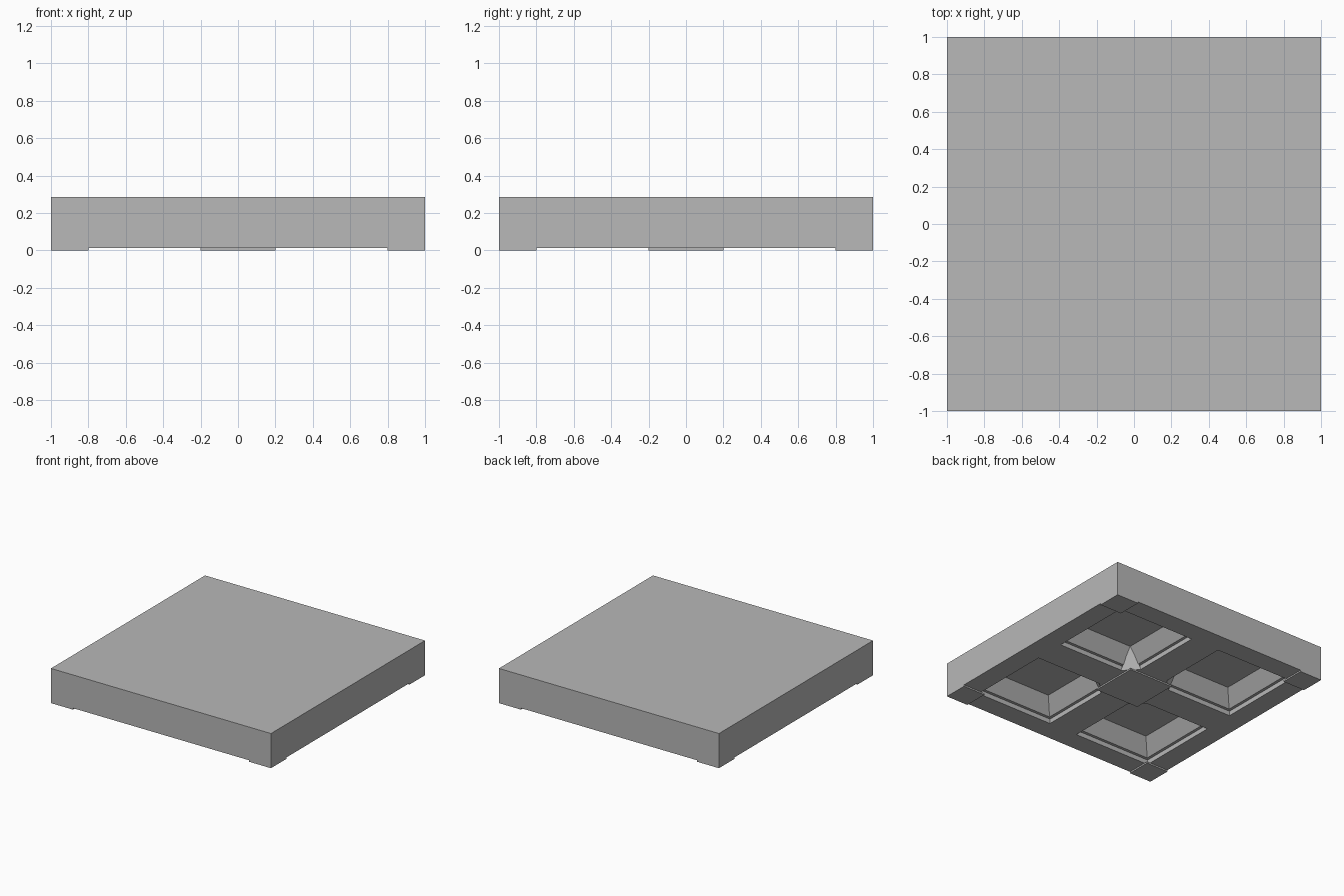
import bpy, bmesh
from mathutils import Vector

cube = bpy.data.objects.get("Cube")
if cube:
    bpy.data.objects.remove(cube, do_unlink=True)

grey = bpy.data.materials.new("concrete grey")
grey.use_nodes = True
colour = (0.48, 0.48, 0.48, 1)
grey.diffuse_color = colour
grey.node_tree.nodes["Principled BSDF"].inputs["Base Color"].default_value = colour

UNDERSIDE, LEDGE, CEILING, TOP = 0.012, 0.05, 0.175, 0.285
INNER, OUTER = 0.13, 0.83
QUADRANTS = [(sx, sy) for sx in (-1, 1) for sy in (-1, 1)]


def finish(name, bm):
    bmesh.ops.recalc_face_normals(bm, faces=bm.faces[:])
    mesh = bpy.data.meshes.new(name)
    bm.to_mesh(mesh)
    bm.free()
    mesh.materials.append(grey)
    obj = bpy.data.objects.new(name, mesh)
    bpy.context.collection.objects.link(obj)
    return obj


def box(name, low, high):
    low, high = Vector(low), Vector(high)
    bm = bmesh.new()
    bmesh.ops.create_cube(bm, size=1)
    for v in bm.verts:
        v.co = (low + high) / 2 + v.co * (high - low)
    return finish(name, bm)


def raise_faces(bm, faces, height, scale=1):
    """Extrude each face upward on its own and taper it about its centre."""
    raised = bmesh.ops.extrude_discrete_faces(bm, faces=faces)["faces"]
    for face in raised:
        centre = face.calc_center_median()
        for v in face.verts:
            v.co = centre + (v.co - centre) * scale + Vector((0, 0, height))
    return raised


# Slab: gridded underside with four coffers, plus sides and top
bm = bmesh.new()
lines = (-1, -OUTER, -INNER, INNER, OUTER, 1)
verts = [[bm.verts.new((x, y, UNDERSIDE)) for y in lines] for x in lines]
coffers = []
for i in range(5):
    for j in range(5):
        face = bm.faces.new((verts[i][j], verts[i][j + 1],
                             verts[i + 1][j + 1], verts[i + 1][j]))
        if i in (1, 3) and j in (1, 3):
            coffers.append(face)
rim = [e for e in bm.edges if e.is_boundary]
coffers = raise_faces(bm, coffers, LEDGE - UNDERSIDE)
bmesh.ops.inset_individual(bm, faces=coffers, thickness=0.033)
raise_faces(bm, coffers, CEILING - LEDGE, 0.76)
sides = bmesh.ops.extrude_edge_only(bm, edges=rim)["geom"]
for v in sides:
    if isinstance(v, bmesh.types.BMVert):
        v.co.z = TOP
top_edges = [e for e in sides if isinstance(e, bmesh.types.BMEdge)
             and all(v.co.z == e.verts[0].co.z for v in e.verts) and e.is_boundary]
bmesh.ops.contextual_create(bm, geom=top_edges)
bmesh.ops.dissolve_limit(bm, angle_limit=0.01, verts=bm.verts[:], edges=bm.edges[:])
finish("coffered_slab", bm)

# Centre pad and corner feet
box("centre_pad", (-0.2, -0.2, 0), (0.2, 0.2, UNDERSIDE))
for sx, sy in QUADRANTS:
    box("corner_foot", (min(sx, sx * 0.8), min(sy, sy * 0.8), 0),
        (max(sx, sx * 0.8), max(sy, sy * 0.8), UNDERSIDE))

# Tapered gussets joining the centre pad to the coffer corners
for sx, sy in QUADRANTS:
    bm = bmesh.new()
    near, far = 0.125, 0.235
    for x, y, z in ((near, near, UNDERSIDE), (far, near, UNDERSIDE),
                    (near, far, UNDERSIDE), (far, far, CEILING),
                    (near, near, CEILING)):
        bm.verts.new((sx * x, sy * y, z))
    bmesh.ops.convex_hull(bm, input=bm.verts[:])
    finish("centre_gusset", bm)
